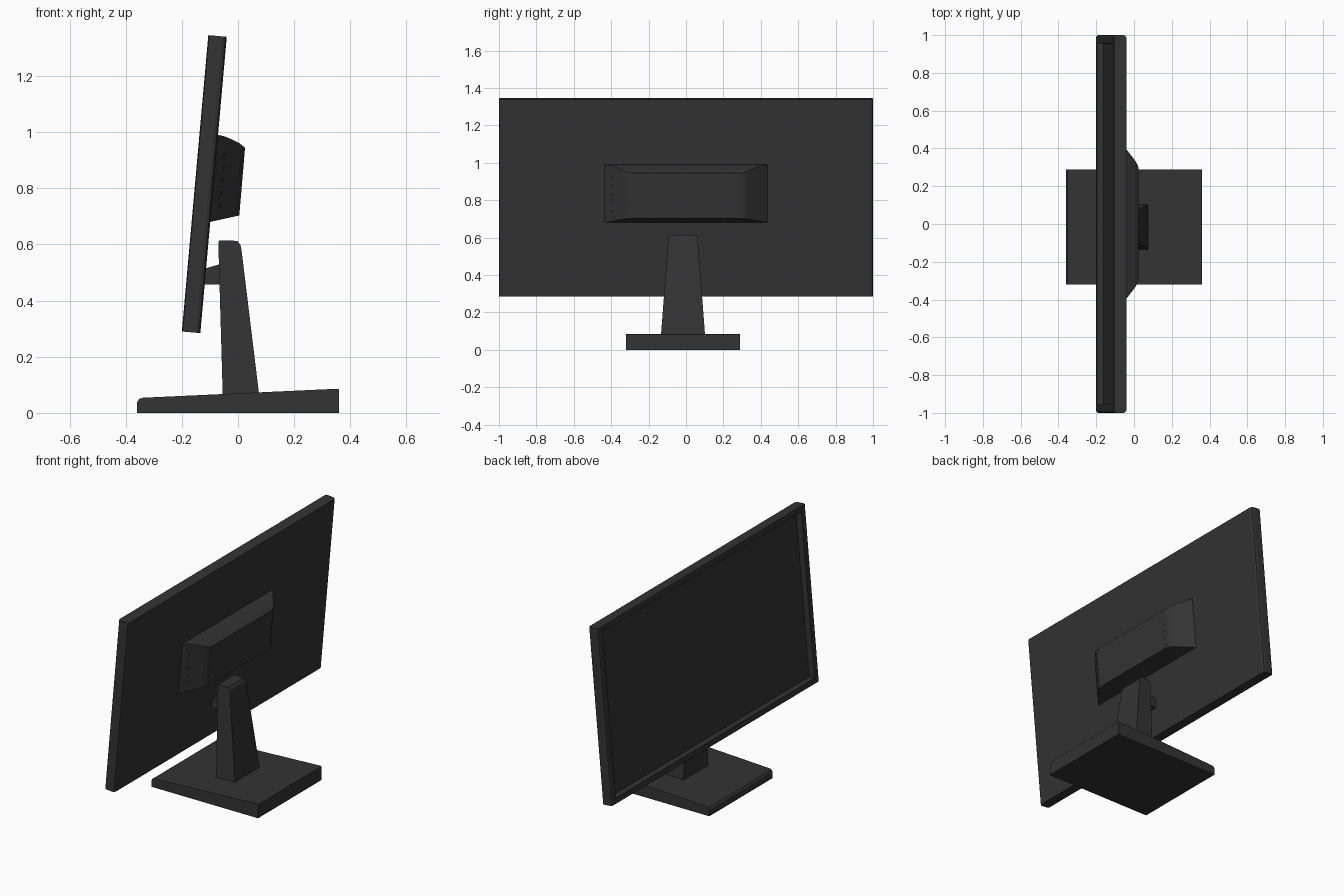
import bpy, bmesh, math
from mathutils import Matrix, Vector

if "Cube" in bpy.data.objects:
    bpy.data.objects.remove(bpy.data.objects["Cube"])

TILT = Matrix.Translation((-0.2, 0, 0.29)) @ Matrix.Rotation(0.089, 4, 'Y')
CY = -0.016  # stand is slightly off centre

mat = bpy.data.materials.new("dark_plastic")
mat.diffuse_color = (0.033, 0.033, 0.033, 1)
mat.use_nodes = True
mat.node_tree.nodes["Principled BSDF"].inputs["Base Color"].default_value = mat.diffuse_color


def finish(bm, name, matrix=Matrix()):
    bmesh.ops.recalc_face_normals(bm, faces=bm.faces)
    me = bpy.data.meshes.new(name)
    bm.to_mesh(me)
    bm.free()
    ob = bpy.data.objects.new(name, me)
    ob.matrix_world = matrix
    me.materials.append(mat)
    bpy.context.collection.objects.link(ob)
    return ob


def prism(points, lo, hi, axis):
    """Extrude a profile along y (points are x,z) or z (points are x,y)."""
    bm = bmesh.new()
    co = (lambda p, h: (p[0], h, p[1])) if axis == 'y' else (lambda p, h: (p[0], p[1], h))
    a = [bm.verts.new(co(p, lo)) for p in points]
    b = [bm.verts.new(co(p, hi)) for p in points]
    bm.faces.new(a)
    bm.faces.new(b[::-1])
    for i in range(len(a)):
        j = (i + 1) % len(a)
        bm.faces.new((a[i], a[j], b[j], b[i]))
    bmesh.ops.recalc_face_normals(bm, faces=bm.faces)
    return bm


def mirrored(half):
    return half + [(x, -y) for x, y in reversed(half)]


# Screen panel with softened side edges and a recessed display
bm = prism(mirrored([(0, 0.99), (0.003, 0.997), (0.01, 1), (0.05, 1),
                     (0.061, 0.996), (0.066, 0.985)]), 0, 1.06, 'z')
front = [f for f in bm.faces if f.normal.x < -0.99]
bmesh.ops.inset_region(bm, faces=front, thickness=0.047)
bmesh.ops.inset_region(bm, faces=front, thickness=0.004, depth=-0.035)
finish(bm, "screen_panel", TILT)

# Rear housing: side profile intersected with plan profile
side = [(0.06, 0.396), (0.167, 0.430), (0.166, 0.672), (0.145, 0.686),
        (0.118, 0.697), (0.09, 0.706), (0.06, 0.710)]
housing = finish(prism(side, -0.46, 0.46, 'y'), "rear_housing", TILT)
plan = mirrored([(0.055, 0.445), (0.066, 0.435), (0.15, 0.33), (0.161, 0.31), (0.166, 0.29), (0.18, 0.29)])
cutter = finish(prism(plan, 0.3, 0.8, 'z'), "housing_cutter", TILT)
cutter.hide_render = True
cutter.hide_viewport = True
mod = housing.modifiers.new("plan_shape", 'BOOLEAN')
mod.operation = 'INTERSECT'
mod.solver = 'EXACT'
mod.object = cutter

# Control buttons on the sloping end of the housing
aim = Vector((0.78, -0.625, 0)).to_track_quat('Z', 'Y').to_matrix().to_4x4()
for i in range(5):
    bm = bmesh.new()
    bmesh.ops.create_cone(bm, cap_ends=True, segments=12, radius1=0.006, radius2=0.006, depth=0.008)
    finish(bm, f"button_{i + 1}", TILT @ Matrix.Translation((0.094, -0.40, 0.46 + 0.045 * i)) @ aim)

# Wedge-shaped base with rounded front edge
foot = [(-0.36, 0), (0.36, 0), (0.36, 0.083), (0.355, 0.086), (-0.338, 0.054),
        (-0.352, 0.050), (-0.36, 0.038)]
finish(prism(foot, CY - 0.305, CY + 0.305, 'y'), "base")

# Tapered neck
neck = [(-0.054, 0.05), (0.077, 0.05), (0.012, 0.585), (0.008, 0.6), (-0.003, 0.613),
        (-0.068, 0.615), (-0.07, 0.60)]
bm = prism(neck, -1, 1, 'y')
for v in bm.verts:
    v.co.y = CY + v.co.y * (0.12 - 0.043 * (v.co.z - 0.05) / 0.565)
finish(bm, "neck")

# Hinge block joining neck and panel
hinge = [(-0.14, 0.457), (-0.05, 0.457), (-0.05, 0.53), (-0.07, 0.528), (-0.14, 0.508)]
finish(prism(hinge, CY - 0.07, CY + 0.07, 'y'), "hinge")
